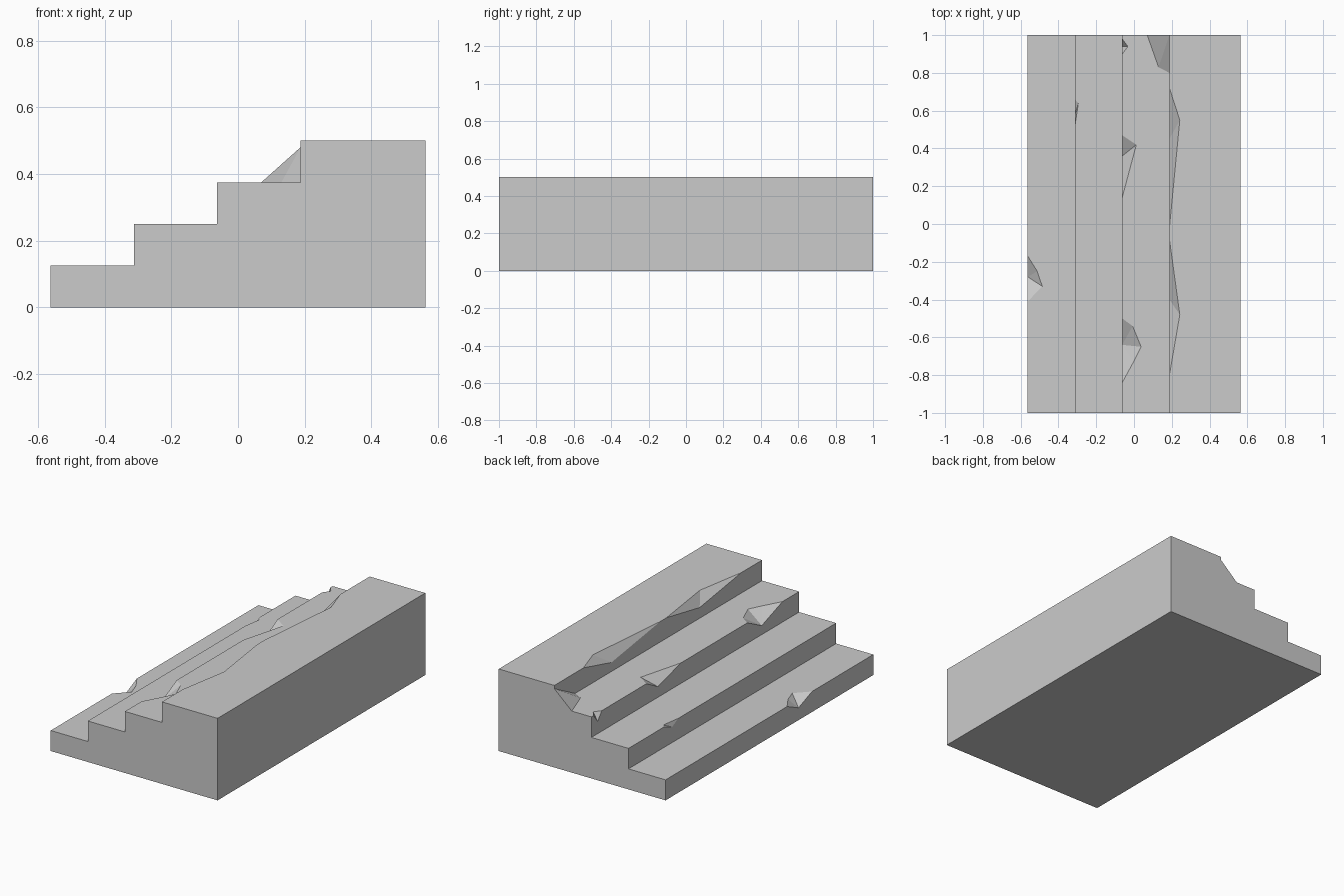
import bpy, bmesh

if "Cube" in bpy.data.objects:
    bpy.data.objects.remove(bpy.data.objects["Cube"])

RUN, RISE = 0.25, 0.125
X0, X1 = -0.5625, 0.5625


def hull(name, pts):
    bm = bmesh.new()
    for p in pts:
        bm.verts.new(p)
    res = bmesh.ops.convex_hull(bm, input=bm.verts)
    loose = [v for v in bm.verts if not v.link_faces]
    bmesh.ops.delete(bm, geom=loose, context='VERTS')
    bmesh.ops.recalc_face_normals(bm, faces=bm.faces)
    return finish(name, bm)


def finish(name, bm):
    me = bpy.data.meshes.new(name)
    bm.to_mesh(me)
    bm.free()
    ob = bpy.data.objects.new(name, me)
    bpy.context.collection.objects.link(ob)
    return ob


# Stepped block: side profile extruded along y
profile = [(X1, 0), (X0, 0)]
for i in range(4):
    x = X0 + i * RUN
    profile += [(x, (i + 1) * RISE), (x + RUN if i < 3 else X1, (i + 1) * RISE)]
bm = bmesh.new()
face = bm.faces.new([bm.verts.new((x, -1, z)) for x, z in profile])
ext = bmesh.ops.extrude_face_region(bm, geom=[face])
bmesh.ops.translate(bm, vec=(0, 2, 0),
                    verts=[v for v in ext["geom"] if isinstance(v, bmesh.types.BMVert)])
bmesh.ops.recalc_face_normals(bm, faces=bm.faces)
stairs = finish("stairs", bm)

# Broken edges: step index, y range, points (inset, y) on the tread, (drop, y) on the riser
chips = [
    (3, 0.72, -0.02, [(0.055, 0.55)], [(0.07, 0.45)]),
    (3, -0.08, -0.80, [(0.02, -0.26), (0.055, -0.48)], [(0.06, -0.4)]),
    (2, 0.47, 0.14, [(0.075, 0.42)], [(0.06, 0.36)]),
    (2, -0.50, -0.84, [(0.055, -0.54), (0.1, -0.65), (0.06, -0.73)], [(0.07, -0.64)]),
    (2, 0.98, 0.90, [(0.03, 0.94)], [(0.05, 0.94)]),
    (1, 0.66, 0.52, [(0.018, 0.64)], [(0.03, 0.58)]),
    (0, -0.17, -0.41, [(0.05, -0.25), (0.077, -0.33)], [(0.05, -0.28)]),
]
for n, (step, ya, yb, tread, riser) in enumerate(chips):
    x, z = X0 + step * RUN, (step + 1) * RISE
    pts = [(x, ya, z), (x, yb, z), (x - 0.05, (ya + yb) / 2, z + 0.05)]
    pts += [(x + d, y, z) for d, y in tread]
    pts += [(x, y, z - d) for d, y in riser]
    cutter = hull(f"chip_cutter_{n}", pts)
    cutter.hide_render = True
    cutter.hide_set(True)
    mod = stairs.modifiers.new(f"chip_{n}", 'BOOLEAN')
    mod.operation = 'DIFFERENCE'
    mod.solver = 'EXACT'
    mod.object = cutter

# Bake the cuts and remove the cutters
dg = bpy.context.evaluated_depsgraph_get()
baked = bpy.data.meshes.new_from_object(stairs.evaluated_get(dg))
stairs.modifiers.clear()
stairs.data = baked
for ob in list(bpy.data.objects):
    if ob.name.startswith("chip_cutter"):
        bpy.data.objects.remove(ob)

# Rubble wedge in the back corner of the third tread
hull("rubble_wedge", [(0.1875, 1, 0.48), (0.07, 1, 0.375),
                      (0.1875, 1, 0.375), (0.13, 0.83, 0.375), (0.1875, 0.8, 0.375)])
